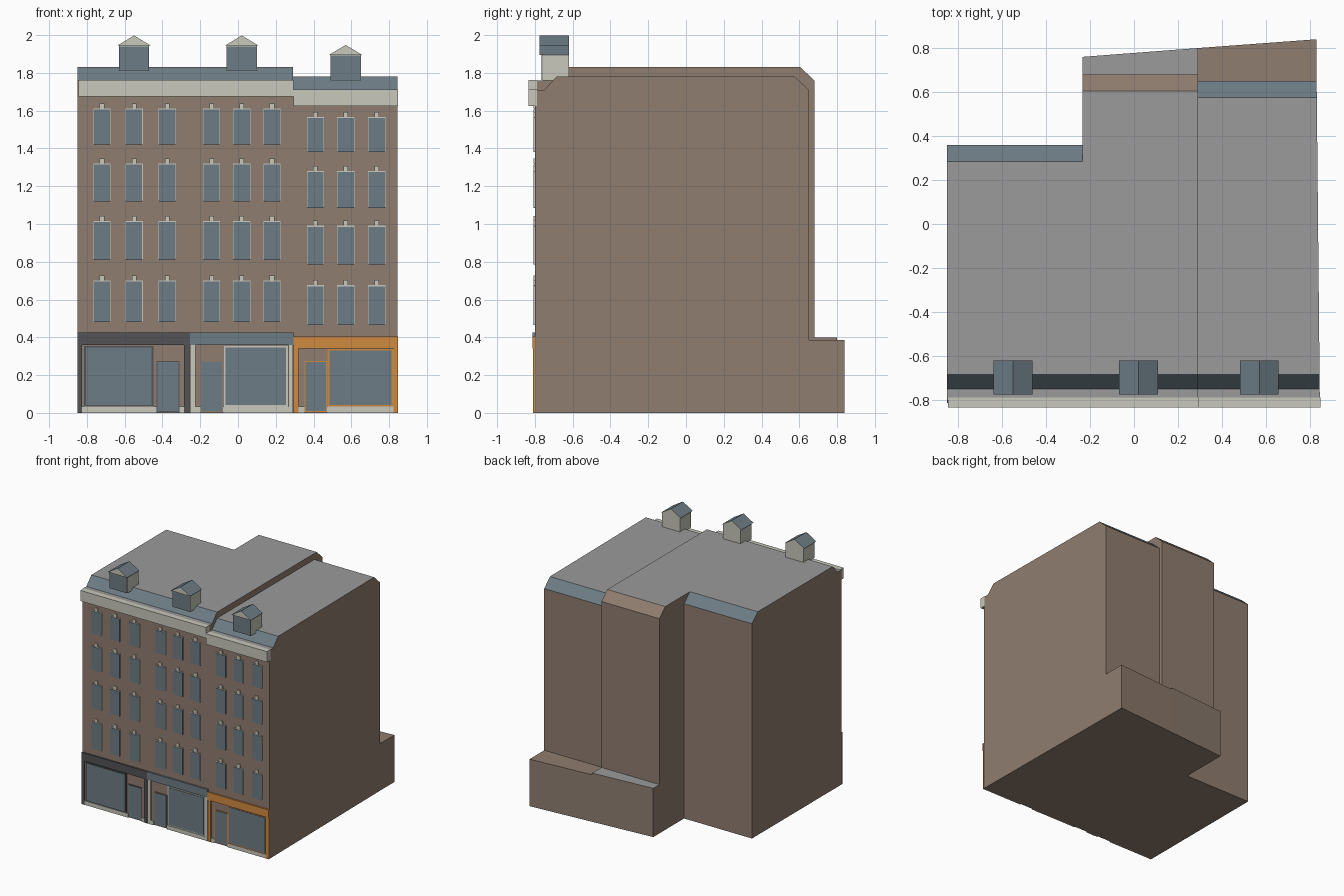
import bpy, bmesh
from mathutils import Vector

if "Cube" in bpy.data.objects:
    bpy.data.objects.remove(bpy.data.objects["Cube"])


def lin(c):
    c /= 255
    return c / 12.92 if c < 0.04045 else ((c + 0.055) / 1.055) ** 2.4


def material(name, r, g, b):
    m = bpy.data.materials.new(name)
    m.diffuse_color = (lin(r), lin(g), lin(b), 1)
    m.use_nodes = True
    m.node_tree.nodes["Principled BSDF"].inputs["Base Color"].default_value = m.diffuse_color
    return m


BRICK = material("brick brown", 143, 125, 111)
SLATE = material("slate blue", 109, 124, 133)
CREAM = material("cream stone", 200, 200, 188)
GRAY = material("roof gray", 155, 155, 155)
DARK = material("charcoal paint", 84, 84, 86)
ORANGE = material("orange paint", 208, 138, 62)


def finish(name, bm, mats, rule=None):
    bmesh.ops.recalc_face_normals(bm, faces=bm.faces[:])
    bm.normal_update()
    if rule:
        for f in bm.faces:
            f.material_index = rule(f.normal)
    me = bpy.data.meshes.new(name)
    bm.to_mesh(me)
    bm.free()
    for m in mats:
        me.materials.append(m)
    ob = bpy.data.objects.new(name, me)
    bpy.context.collection.objects.link(ob)
    return ob


def prism(bm, loop, shift):
    """Extrude a closed loop of 3D points by a vector."""
    a = [bm.verts.new(p) for p in loop]
    b = [bm.verts.new(Vector(p) + Vector(shift)) for p in loop]
    n = len(a)
    bm.faces.new(a)
    bm.faces.new(b[::-1])
    for i in range(n):
        bm.faces.new((a[i], b[i], b[(i + 1) % n], a[(i + 1) % n]))


def box(bm, x0, x1, y0, y1, z0, z1):
    prism(bm, [(x0, y0, z0), (x1, y0, z0), (x1, y0, z1), (x0, y0, z1)], (0, y1 - y0, 0))


def boxes(name, mat, items):
    bm = bmesh.new()
    for it in items:
        box(bm, *it)
    return finish(name, bm, [mat])


# Main blocks: side profile with a sloped front roof and chamfered rear eave
def block(name, x0, x1, back, h, rear_mat, taper=0):
    bm = bmesh.new()
    e = h - 0.07
    prof = [(-0.80, 0), (back, 0), (back, e), (back - 0.075, h),
            (-0.685, h), (-0.75, e), (-0.80, e)]
    prism(bm, [(x0, y, z) for y, z in prof], (x1 - x0, 0, 0))
    for v in bm.verts:
        if v.co.x > x0 + 0.1:
            v.co.x -= taper * (v.co.y + 0.8)

    def rule(n):
        if abs(n.x) > 0.5:
            return 0
        if n.z > 0.95:
            return 1
        if n.z > 0.3:
            return 2 if n.y < 0 else 3
        return 0
    finish(name, bm, [BRICK, GRAY, SLATE, rear_mat], rule)


block("left_block", -0.85, -0.235, 0.36, 1.83, SLATE)
block("middle_block", -0.235, 0.29, 0.68, 1.83, BRICK)
block("right_block", 0.29, 0.845, 0.65, 1.78, SLATE, 0.01)


# Low rear extensions with a slanted back wall
def extension(name, x0, x1, y0, ya, yb, h, top):
    bm = bmesh.new()
    prism(bm, [(x0, y0, 0), (x1, y0, 0), (x1, yb, 0), (x0, ya, 0)], (0, 0, h))
    finish(name, bm, [BRICK, top], lambda n: int(n.z > 0.5))


extension("middle_extension", -0.235, 0.29, 0.60, 0.76, 0.80, 0.40, GRAY)
extension("right_extension", 0.29, 0.83, 0.60, 0.80, 0.84, 0.385, BRICK)

# Cornices
boxes("cornice", CREAM, [(-0.845, 0.293, -0.835, -0.79, 1.675, 1.762),
                         (0.293, 0.847, -0.835, -0.79, 1.625, 1.712)])

# Dormers: cream box, slate front pane, gable and pitched roof
for i, (x, z) in enumerate([(-0.55, 1.945), (0.02, 1.945), (0.57, 1.895)]):
    boxes(f"dormer_body_{i}", CREAM, [(x - 0.08, x + 0.08, -0.76, -0.62, z - 0.135, z)])
    boxes(f"dormer_window_{i}", SLATE, [(x - 0.079, x + 0.079, -0.766, -0.758, z - 0.133, z - 0.004)])
    bm = bmesh.new()
    prism(bm, [(x - 0.088, -0.775, z), (x + 0.088, -0.775, z), (x, -0.775, z + 0.053)], (0, 0.155, 0))
    finish(f"dormer_roof_{i}", bm, [SLATE, CREAM], lambda n: int(abs(n.y) > 0.5))

# Upper windows: pane, thin cream reveal and a small keystone
panes, reveals, keys = [], [], []
HIGH = [(1.42, 1.605), (1.12, 1.315), (0.81, 1.01), (0.48, 0.695)]
LOW = [(1.38, 1.56), (1.085, 1.275), (0.785, 0.985), (0.465, 0.67)]
for xs, rows in (((-0.72, -0.55, -0.375, -0.14, 0.02, 0.18), HIGH), ((0.41, 0.57, 0.735), LOW)):
    for x in xs:
        for z0, z1 in rows:
            panes.append((x - 0.043, x + 0.043, -0.808, -0.80, z0, z1))
            reveals.append((x - 0.046, x + 0.046, -0.805, -0.80, z0 + 0.004, z1 + 0.006))
            keys.append((x - 0.012, x + 0.012, -0.808, -0.80, z1 + 0.006, z1 + 0.033))
boxes("window_panes", SLATE, panes)
boxes("window_reveals", CREAM, reveals)
boxes("window_keystones", CREAM, keys)


# Shopfronts: fascia, pilasters, display frame and glass, door and sill
def shop(name, x0, x1, top, fascia, trim, posts, glass, door, door_frame):
    boxes(name + "_fascia", fascia, [(x0, x1, -0.813, -0.80, top - 0.065, top)])
    boxes(name + "_pilasters", trim, [(a, b, -0.81, -0.80, 0, top - 0.065) for a, b in posts])
    g0, g1, gt = glass
    boxes(name + "_frame", trim, [(g0 - 0.01, g1 + 0.01, -0.804, -0.80, 0.033, gt + 0.008)])
    boxes(name + "_glass", SLATE, [(g0, g1, -0.808, -0.80, 0.042, gt)])
    d0, d1 = door
    boxes(name + "_door_frame", door_frame, [(d0 - 0.006, d1 + 0.006, -0.804, -0.80, 0.005, 0.275)])
    boxes(name + "_door", SLATE, [(d0, d1, -0.808, -0.80, 0.01, 0.27)])
    boxes(name + "_sill", CREAM, [(x0 + 0.004, d0 - 0.006, -0.809, -0.80, 0, 0.033),
                                  (d1 + 0.006, x1 - 0.004, -0.809, -0.80, 0, 0.033)])


shop("left_shop", -0.85, -0.255, 0.425, DARK, DARK, [(-0.85, -0.825), (-0.285, -0.257)],
     (-0.805, -0.458, 0.345), (-0.425, -0.315), DARK)
shop("middle_shop", -0.255, 0.293, 0.425, SLATE, CREAM, [(-0.254, -0.226), (0.268, 0.292)],
     (-0.065, 0.255, 0.345), (-0.193, -0.085), BRICK)
shop("right_shop", 0.293, 0.847, 0.405, ORANGE, ORANGE, [(0.294, 0.32), (0.822, 0.847)],
     (0.485, 0.812, 0.33), (0.358, 0.465), ORANGE)
